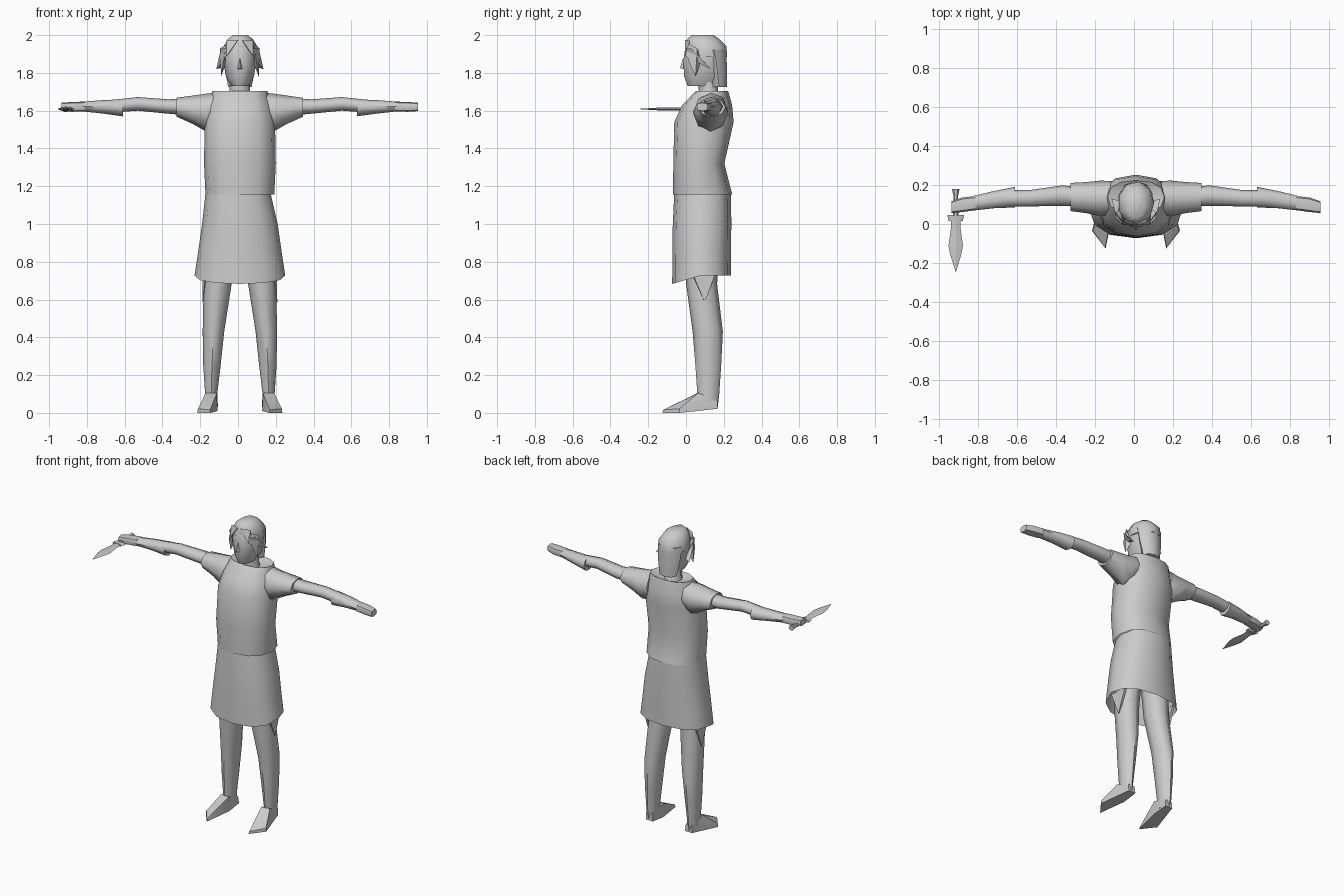
import bpy, bmesh, math
from mathutils import Vector

cube = bpy.data.objects.get("Cube")
if cube:
    bpy.data.objects.remove(cube, do_unlink=True)

grey = bpy.data.materials.new("plain grey")
grey.use_nodes = True
grey.diffuse_color = (0.6, 0.6, 0.6, 1)
bsdf = next(n for n in grey.node_tree.nodes if n.type == 'BSDF_PRINCIPLED')
bsdf.inputs["Base Color"].default_value = (0.6, 0.6, 0.6, 1)
CX = 0.01  # body centre line


def finish(name, bm, angle):
    bmesh.ops.recalc_face_normals(bm, faces=bm.faces[:])
    mesh = bpy.data.meshes.new(name)
    bm.to_mesh(mesh)
    bm.free()
    mesh.materials.append(grey)
    ob = bpy.data.objects.new(name, mesh)
    bpy.context.collection.objects.link(ob)
    bpy.ops.object.select_all(action='DESELECT')
    ob.select_set(True)
    bpy.context.view_layer.objects.active = ob
    bpy.ops.object.shade_smooth_by_angle(angle=math.radians(angle))
    return ob


def loft(name, rings, axis='z', n=10, caps=(True, True), power=1.0, warp=None, angle=55):
    """Skin rings of (x, y, z, radius_u, radius_v) set across the given axis."""
    bm = bmesh.new()
    loops = []
    for i, (x, y, z, ru, rv) in enumerate(rings):
        loop = []
        for k in range(n):
            a = 2 * math.pi * k / n
            c, s = (math.copysign(abs(t) ** power, t) for t in (math.cos(a), math.sin(a)))
            off = Vector((ru * c, rv * s, 0)) if axis == 'z' else \
                Vector((0, ru * c, rv * s)) if axis == 'x' else Vector((ru * c, 0, rv * s))
            p = Vector((x, y, z)) + off
            if warp:
                p = warp(i, p, s)
            loop.append(bm.verts.new(p))
        loops.append(loop)
    for a, b in zip(loops, loops[1:]):
        for k in range(n):
            j = (k + 1) % n
            bm.faces.new((a[k], a[j], b[j], b[k]))
    if caps[0]:
        bm.faces.new(loops[0])
    if caps[1]:
        bm.faces.new(loops[-1])
    return finish(name, bm, angle)


def hull(name, points, angle=35):
    bm = bmesh.new()
    for p in points:
        bm.verts.new(p)
    res = bmesh.ops.convex_hull(bm, input=bm.verts[:])
    junk = [v for v in bm.verts if not v.link_faces]
    bmesh.ops.delete(bm, geom=junk, context='VERTS')
    return finish(name, bm, angle)


# Tunic body, with a dipped neckline
loft("tunic", [(CX, .088, 1.155, .182, .157), (CX, .068, 1.32, .190, .135),
               (CX, .095, 1.54, .186, .157), (CX, .112, 1.63, .166, .132),
               (CX, .138, 1.705, .145, .085), (CX, .125, 1.68, .07, .06)],
     n=12, power=.85, caps=(False, True))


# Skirt with a lower front hem, open underneath
def hem(i, p, s):
    if i == 3 and s < 0:
        p.z += .045 * s
    return p


loft("skirt", [(CX - .01, .088, 1.165, .172, .150), (CX, .085, 1.0, .200, .155),
               (CX, .083, .86, .220, .155), (CX, .082, .728, .240, .155)],
     n=12, power=.85, caps=(True, False), warp=hem)

# Neck, head and face
loft("neck", [(CX, .13, 1.65, .07, .06), (CX, .118, 1.70, .055, .05),
              (CX, .118, 1.78, .052, .055)], n=8)
loft("head", [(CX, .09, 1.73, .045, .085), (CX, .095, 1.78, .074, .11),
              (CX, .097, 1.86, .088, .117), (CX, .1, 1.93, .086, .110),
              (CX, .095, 1.97, .07, .085)], n=10)
hull("nose", [(CX - .015, -.01, 1.82), (CX + .015, -.01, 1.82), (CX, -.032, 1.825),
              (CX, -.015, 1.88), (CX, .02, 1.85)])

# Hair: crown, back and loose locks
loft("hair_crown", [(CX, .11, 1.885, .094, .108), (CX, .105, 1.94, .093, .112),
                    (CX, .092, 1.98, .068, .085), (CX, .088, 2.0, .04, .06)], n=9)
loft("hair_back", [(CX, .175, 1.725, .062, .043), (CX, .165, 1.82, .08, .053),
                   (CX, .15, 1.92, .088, .062)], n=8)
for s, side in ((1, "left"), (-1, "right")):
    x = lambda v: CX + s * v
    hull(f"{side}_side_lock", [(x(.07), .0, 1.93), (x(.1), .03, 1.93), (x(.095), .07, 1.88),
                               (x(.125), .13, 1.82), (x(.09), .12, 1.83), (x(.08), .03, 1.87)])
    hull(f"{side}_cheek_lock", [(x(.075), .02, 1.95), (x(.105), .06, 1.93), (x(.1), .05, 1.78),
                                (x(.085), .01, 1.87), (x(.07), .08, 1.86)])
    hull(f"{side}_fringe_lock", [(x(.01), -.005, 1.975), (x(.07), .02, 1.97),
                                 (x(.07), -.005, 1.89), (x(.085), .02, 1.87), (x(.03), .02, 1.94)])

for s, side in ((1, "left"), (-1, "right")):
    x = lambda v: CX + s * v
    # Sleeve flaring into the shoulder
    loft(f"{side}_sleeve", [(x(.13), .135, 1.61, .085, .085), (x(.18), .13, 1.59, .092, .10),
                            (x(.25), .135, 1.605, .080, .075), (x(.335), .138, 1.618, .072, .050)],
         axis='x', n=8)
    # Arm, bracer and closed hand
    loft(f"{side}_arm", [(x(.28), .14, 1.62, .05, .045), (x(.38), .145, 1.622, .052, .038),
                         (x(.54), .132, 1.636, .042, .036), (x(.66), .130, 1.625, .042, .034),
                         (x(.83), .105, 1.622, .036, .026)], axis='x', n=8)
    loft(f"{side}_bracer", [(x(.62), .137, 1.615, .053, .045), (x(.72), .126, 1.62, .044, .036),
                            (x(.83), .107, 1.622, .037, .026)], axis='x', n=8)
    loft(f"{side}_hand", [(x(.82), .107, 1.622, .036, .026), (x(.89), .098, 1.62, .037, .026),
                          (x(.944), .086, 1.62, .03, .022)], axis='x', n=8, power=.7)
    # Leg, with the thigh hidden in the skirt
    loft(f"{side}_leg", [(x(.10), .085, .90, .08, .088), (x(.118), .083, .68, .074, .082),
                         (x(.14), .115, .43, .057, .080), (x(.148), .118, .25, .046, .068),
                         (x(.152), .118, .10, .032, .058), (x(.15), .118, .03, .034, .05)], n=8)
    # Foot turned slightly outward
    hull(f"{side}_foot", [(x(.12), .168, .022), (x(.172), .168, .022), (x(.125), .165, .07),
                          (x(.172), .165, .07), (x(.122), .06, .105), (x(.182), .065, .105),
                          (x(.118), .06, .01), (x(.19), .06, .01), (x(.155), -.125, 0),
                          (x(.225), -.035, 0), (x(.158), -.12, .016), (x(.222), -.035, .022)])
    # Pointed trouser hem on the outer thigh
    hull(f"{side}_thigh_flap", [(x(.18), .02, .76), (x(.18), .165, .76), (x(.196), .03, .75),
                                (x(.196), .16, .75), (x(.198), .10, .585), (x(.185), .10, .6)])

# Dagger in the right hand, pointing forward
DX, DZ = -.912, 1.609
loft("dagger_blade", [(DX, .035, DZ, .026, .008), (DX, -.02, DZ, .024, .008),
                      (DX, -.11, DZ, .037, .008), (DX, -.15, DZ, .030, .007),
                      (DX, -.245, DZ, .001, .001)], axis='y', n=4, angle=20)
loft("dagger_guard", [(DX, .045, DZ, .043, .012), (DX, .015, DZ, .036, .010)], axis='y', n=6, angle=30)
loft("dagger_grip", [(DX, .04, DZ, .014, .014), (DX, .145, DZ, .012, .012),
                     (DX, .18, DZ, .02, .018)], axis='y', n=6, angle=30)
